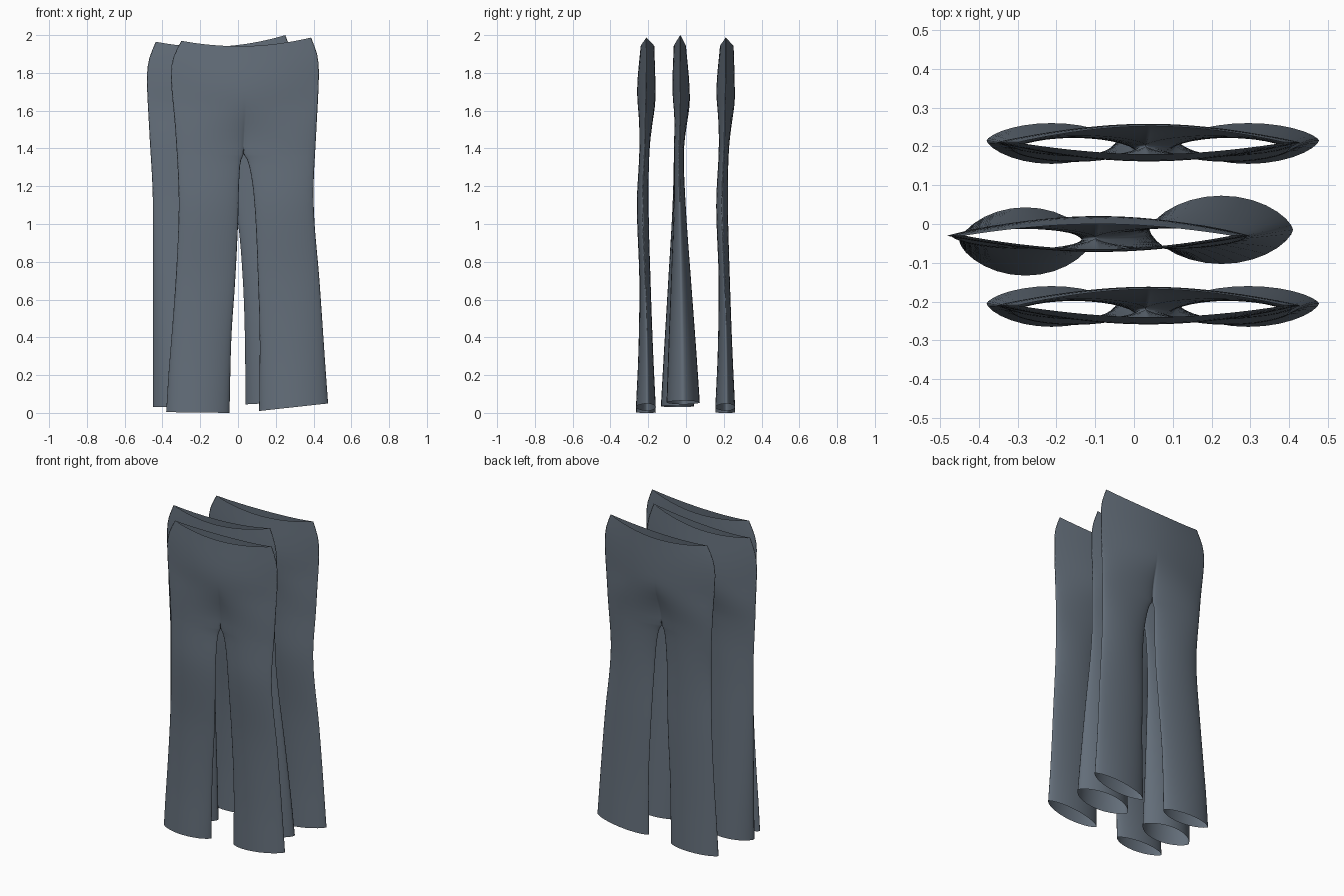
import bpy, bmesh, math

if "Cube" in bpy.data.objects:
    bpy.data.objects.remove(bpy.data.objects["Cube"])

# --- material ---
cloth = bpy.data.materials.new("slate grey cloth")
cloth.diffuse_color = (0.125, 0.155, 0.192, 1)
cloth.use_nodes = True
cloth.node_tree.nodes["Principled BSDF"].inputs["Base Color"].default_value = cloth.diffuse_color

CROTCH, TOP, N = 1.37, 1.97, 14


def curve(keys, z):
    """Smooth interpolation through (height, value) keys, highest first."""
    if z >= keys[0][0]:
        return keys[0][1]
    for i in range(len(keys) - 1):
        (z0, a), (z1, b) = keys[i], keys[i + 1]
        if z >= z1:
            p = keys[max(i - 1, 0)]
            q = keys[min(i + 2, len(keys) - 1)]
            h = z1 - z0
            m0 = (b - p[1]) / (z1 - p[0]) * h
            m1 = (q[1] - a) / (q[0] - z0) * h
            t = (z - z0) / h
            return ((2*t**3 - 3*t*t + 1) * a + (t**3 - 2*t*t + t) * m0
                    + (3*t*t - 2*t**3) * b + (t**3 - t*t) * m1)
    return keys[-1][1]


OUT_Z = (1.97, 1.88, 1.78, 1.5, 1.2, 1.0, 0.7, 0.4, 0.2, 0)
IN_Z = (1.37, 1.33, 1.2, 1.0, 0.7, 0.4, 0)
THICK_Z = (1.97, 1.75, 1.6, 1.4, 1.1, 0.7, 0.3, 0)

# outlines (outer / inner edges) and depths of the two cuts
OUTER = dict(
    left=(-.30, -.343, -.355, -.332, -.315, -.315, -.33, -.352, -.368, -.38),
    right=(.387, .42, .428, .415, .40, .405, .43, .45, .463, .477),
    in_left=(.03, .014, .005, .0, -.015, -.035, -.045),
    in_right=(.03, .053, .078, .094, .106, .115, .112),
    front=(-.03, -.048, -.045, -.037, -.05, -.037, -.042, -.055),
    back=(.042, .048, .045, .018, .012, .022, .036, .05),
    edge=(0, 0, -.004, -.008, -.02, -.006, .003, .005),
    waist=(0, -.028, .017), hem=(.004, .0, .01, .05), sway=0.0)
MIDDLE = dict(
    left=(-.435, -.47, -.482, -.47, -.453, -.45, -.45, -.45, -.45, -.45),
    right=(.25, .285, .298, .29, .29, .305, .34, .372, .392, .41),
    in_left=(-.10, -.115, -.128, -.135, -.13, -.122, -.11),
    in_right=(-.10, -.08, -.04, .0, .025, .036, .04),
    front=(-.035, -.042, -.036, -.034, -.038, -.056, -.075, -.088),
    back=(.03, .048, .048, .02, .025, .048, .072, .088),
    edge=(0, 0, 0, -.005, -.006, -.003, 0, 0),
    waist=(-.005, -.03, .03), hem=(.03, .04, .045, .065), sway=0.015)


def trousers(name, cut, y0):
    keys = {}
    for k in ("left", "right"):
        keys[k] = list(zip(OUT_Z, cut[k]))
    for k in ("in_left", "in_right"):
        keys[k] = list(zip(IN_Z, cut[k]))
    for k in ("front", "back", "edge"):
        keys[k] = list(zip(THICK_Z, cut[k]))

    # rows run from the waist to the crotch, then down the legs
    rows = [TOP - (TOP - CROTCH) * i / 14 for i in range(15)]
    rows += [CROTCH * (1 - (i / 26) ** 1.5) for i in range(1, 27)]

    def point(z, half, k, side):
        f = {n: curve(v, z) for n, v in keys.items()}
        th = math.pi * k / N
        s = (1 - math.cos(th)) / 2
        leg_p = max(0.0, math.sin(th)) ** 1.35 if 0 < k < N else 0.0
        w = 0.0
        if z > CROTCH:                       # hips: the halves join
            t = min(1, (z - CROTCH) / 0.3)
            w = t * t * (3 - 2 * t)
            mid = (f["left"] + f["right"]) / 2
            mid = cut["in_left"][0] * (1 - w) + mid * w
            f["in_left"] = f["in_right"] = mid
        a, b = (f["left"], f["in_left"]) if half == 0 else (f["in_right"], f["right"])
        x = a + (b - a) * s
        u = (half + s) / 2
        hip_p = max(0.0, math.sin(math.pi * u)) ** 0.9 if 1e-6 < u < 1 - 1e-6 else 0.0
        p = leg_p * (1 - w) + hip_p * w
        depth = f[side] - f["edge"]
        low = max(0, 1 - z / CROTCH)
        y = y0 + f["edge"] + depth * p + cut["sway"] * low * (2 * half - 1)
        # waist dip and hem slant
        l, m, r = cut["waist"]
        v = 2 * u - 1
        dip = m + (r - l) / 2 * v + ((l + r) / 2 - m) * v * v
        h0, h1 = cut["hem"][2 * half:2 * half + 2]
        z += dip * max(0, (z - CROTCH) / (TOP - CROTCH)) ** 1.5
        z += (h0 + (h1 - h0) * s) * low ** 1.5
        return (x, y, z)

    bm = bmesh.new()
    for side in ("front", "back"):
        for half in (0, 1):
            g = [[bm.verts.new(point(z, half, k, side)) for k in range(N + 1)]
                 for z in rows]
            for i in range(len(rows) - 1):
                for k in range(N):
                    q = [g[i][k], g[i + 1][k], g[i + 1][k + 1], g[i][k + 1]]
                    bm.faces.new(q if side == "front" else q[::-1])
    bmesh.ops.remove_doubles(bm, verts=bm.verts[:], dist=1e-5)
    for fc in bm.faces:
        fc.smooth = True
    me = bpy.data.meshes.new(name)
    bm.to_mesh(me)
    bm.free()
    me.materials.append(cloth)
    ob = bpy.data.objects.new(name, me)
    bpy.context.collection.objects.link(ob)
    return ob


# three hanging pairs; the front and rear ones share a cut
trousers("front_trousers", OUTER, -0.21)
trousers("middle_trousers", MIDDLE, -0.03)
trousers("rear_trousers", OUTER, 0.21)
